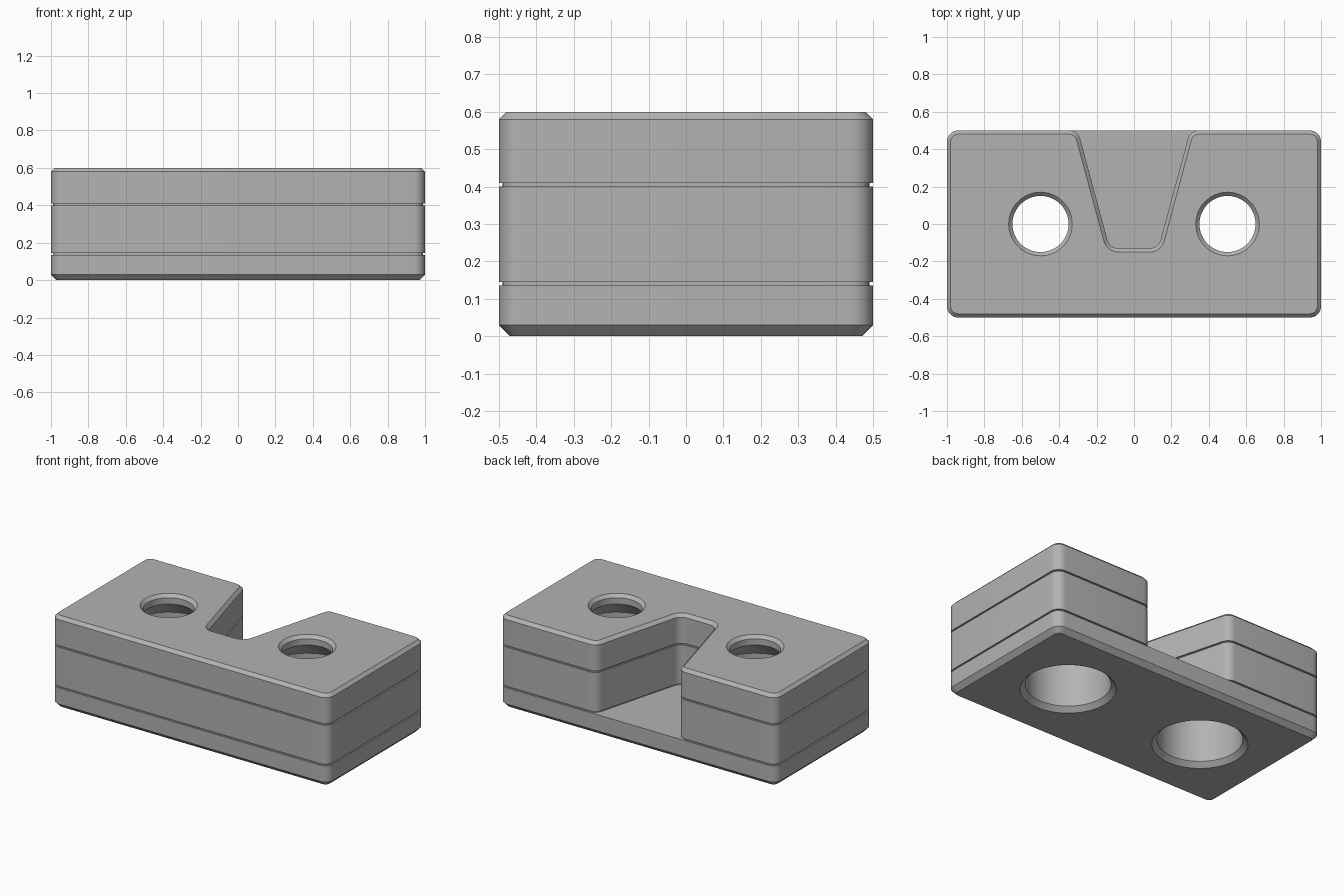
import bpy, bmesh, math
from mathutils import Vector

cube = bpy.data.objects.get("Cube")
if cube:
    bpy.data.objects.remove(cube, do_unlink=True)

RADIUS, STEPS = 0.06, 8

grey = bpy.data.materials.new("mid_grey")
grey.use_nodes = True
colour = (0.45, 0.45, 0.45, 1)
grey.diffuse_color = colour
grey.node_tree.nodes["Principled BSDF"].inputs["Base Color"].default_value = colour


def outline(corners, inset):
    """Counter-clockwise polygon with rounded corners, moved inwards by inset."""
    pts, n = [], len(corners)
    for i in range(n):
        p = Vector(corners[i])
        a = (p - Vector(corners[i - 1])).normalized()
        b = (Vector(corners[(i + 1) % n]) - p).normalized()
        side = 1 if a.cross(b) > 0 else -1
        na, nb = Vector((a.y, -a.x)) * side, Vector((b.y, -b.x)) * side
        centre = p - (na + nb) * RADIUS / (1 + na.dot(nb))
        for k in range(STEPS + 1):
            pts.append(centre + na.slerp(nb, k / STEPS) * (RADIUS - side * inset))
    return pts


def loft(name, rings):
    """Closed solid through rings of equal point count, listed upwards."""
    bm = bmesh.new()
    loops = [[bm.verts.new((p[0], p[1], z)) for p in pts] for z, pts in rings]
    bm.faces.new(loops[0][::-1])
    bm.faces.new(loops[-1])
    for low, high in zip(loops, loops[1:]):
        for i in range(len(low)):
            j = (i + 1) % len(low)
            bm.faces.new((low[i], low[j], high[j], high[i]))
    mesh = bpy.data.meshes.new(name)
    bm.to_mesh(mesh)
    bm.free()
    mesh.materials.append(grey)
    obj = bpy.data.objects.new(name, mesh)
    bpy.context.collection.objects.link(obj)
    return obj


def circle(x, r, n=64):
    return [(x + r * math.cos(math.tau * i / n), r * math.sin(math.tau * i / n))
            for i in range(n)]


def combine(target, tool, operation):
    mod = target.modifiers.new("cut", 'BOOLEAN')
    mod.object, mod.operation, mod.solver = tool, operation, 'EXACT'
    bpy.context.view_layer.objects.active = target
    bpy.ops.object.modifier_apply(modifier=mod.name)
    bpy.data.objects.remove(tool, do_unlink=True)


# Base plate: full rectangle with a chamfered underside
rect = [(-1, -0.5), (1, -0.5), (1, 0.5), (-1, 0.5)]
block = loft("clamp_block", [(z, outline(rect, i)) for z, i in
                             [(0, 0.03), (0.03, 0), (0.135, 0)]])

# Upper body: tapered slot open at the back, two thin grooves, chamfered top
slotted = rect[:3] + [(0.30, 0.5), (0.13, -0.13), (-0.13, -0.13), (-0.30, 0.5)] + rect[3:]
body_profile = [(0.1, 0.01), (0.145, 0.01), (0.145, 0), (0.40, 0), (0.40, 0.01),
                (0.41, 0.01), (0.41, 0), (0.58, 0), (0.6, 0.02)]
body = loft("upper_body", [(z, outline(slotted, i)) for z, i in body_profile])
combine(block, body, 'UNION')

# Holes: wide bore from below, tapering to a narrow chamfered mouth on top
hole_profile = [(-0.02, 0.30), (0.03, 0.25), (0.44, 0.25), (0.54, 0.15),
                (0.58, 0.15), (0.62, 0.19)]
for x in (-0.5, 0.5):
    cutter = loft("hole_cutter", [(z, circle(x, r)) for z, r in hole_profile])
    cutter.hide_render = True
    combine(block, cutter, 'DIFFERENCE')

# Smooth rounded corners and bores, keep chamfers and grooves crisp
bpy.ops.object.select_all(action='DESELECT')
block.select_set(True)
bpy.context.view_layer.objects.active = block
bpy.ops.object.shade_smooth_by_angle(angle=math.radians(25))
